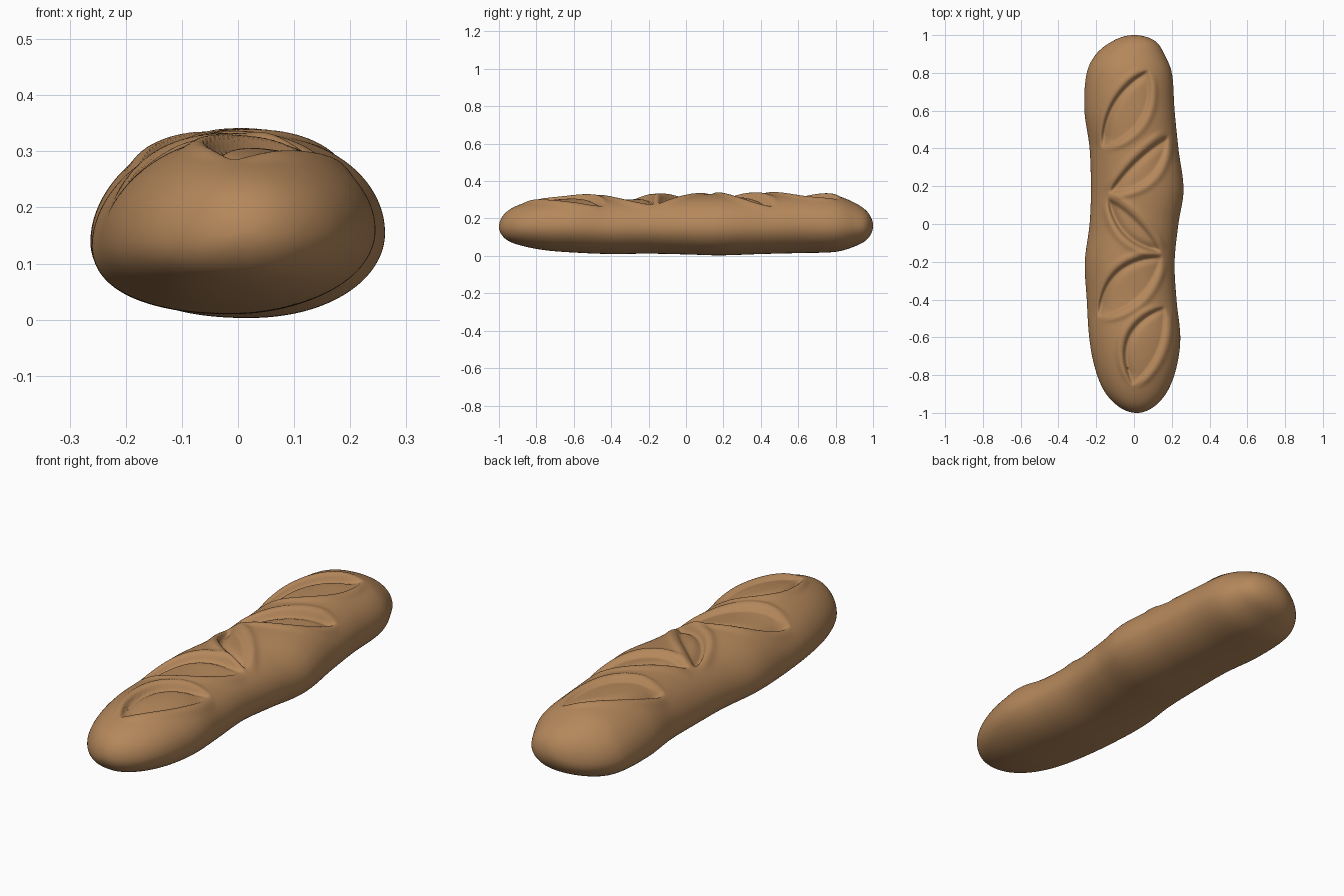
import bpy, bmesh, math
from mathutils import Vector

cube = bpy.data.objects.get("Cube")
if cube:
    bpy.data.objects.remove(cube, do_unlink=True)

crust = bpy.data.materials.new("golden crust")
crust.use_nodes = True
colour = (0.46, 0.245, 0.105, 1)
crust.diffuse_color = colour
crust.node_tree.nodes["Principled BSDF"].inputs["Base Color"].default_value = colour

RINGS, SEGMENTS = 400, 180

# Loaf outline: y, left edge x, right edge x, underside z, crown z
STATIONS = [
    (-1, .015, .015, .155, .155), (-.96, -.09, .115, .087, .235),
    (-.88, -.16, .18, .055, .278), (-.75, -.21, .227, .03, .312),
    (-.6, -.237, .245, .018, .325), (-.4, -.25, .225, .01, .317),
    (-.2, -.26, .215, .012, .324), (0, -.235, .235, .008, .326),
    (.18, -.228, .262, .003, .332), (.4, -.235, .235, .01, .332),
    (.6, -.262, .215, .015, .337), (.8, -.25, .2, .022, .322),
    (.9, -.2, .16, .05, .285), (.97, -.11, .11, .09, .235),
    (1, 0, 0, .16, .16)]

# Slashes: two end points, then the bulge of the left edge and the right edge
SLASHES = [
    ((-.18, .39), (.08, .83), .08, .12),
    ((-.15, .155), (.19, .485), .03, .11),
    ((.16, -.16), (-.15, .155), .09, .035),
    ((-.2, -.505), (.16, -.16), .12, .09),
    ((-.01, -.87), (.17, -.425), .135, .07)]


def angle(y):
    return math.acos(max(-1, min(1, -y)))


KNOTS = [angle(s[0]) for s in STATIONS]


def outline(a):
    """Smoothly interpolate the loaf outline at a station angle."""
    i = max(k for k in range(len(KNOTS) - 1) if KNOTS[k] <= a + 1e-9)
    span = KNOTS[i + 1] - KNOTS[i]
    t = (a - KNOTS[i]) / span

    def slope(k, c):
        lo, hi = max(k - 1, 0), min(k + 1, len(KNOTS) - 1)
        return (STATIONS[hi][c] - STATIONS[lo][c]) / (KNOTS[hi] - KNOTS[lo])

    result = []
    for c in range(1, 5):
        p, q = STATIONS[i][c], STATIONS[i + 1][c]
        s = t * t * (3 - 2 * t)
        result.append(p + (q - p) * s + span * t * (1 - t)
                      * ((1 - t) * slope(i, c) - t * slope(i + 1, c)))
    return result


def ramp(distance, width):
    t = max(0, min(1, distance / width))
    return t * t * (3 - 2 * t)


def slash_offset(x, y):
    """Height change made by the scored, leaf-shaped cuts."""
    total = 0
    point = Vector((x, y))
    for start, end, left, right in SLASHES:
        a, b = Vector(start), Vector(end)
        axis = (b - a).normalized()
        side = Vector((-axis.y, axis.x))
        t = (point - a).dot(axis) / (b - a).length
        if not 0 < t < 1:
            continue
        across = (point - a).dot(side)
        arch = 4 * t * (1 - t)
        to_left, to_right = left * arch - across, across + right * arch
        fade = ramp(arch, .6)
        # Low bed with a crease under the left lip and a gentler right edge
        bed = ramp(to_left, .022) * ramp(to_right, .026)
        crease = math.exp(-(max(0, to_left - .018) / .025) ** 2)
        total -= fade * bed * (.018 + .015 * crease)
        # Rolled lip just outside the cut
        inner = min(to_left, to_right)
        total += .008 * fade * math.exp(-((inner + .018) / .018) ** 2)
    return total


# Loaf body: lofted rings with the slashes pressed into the crown
bm = bmesh.new()
rings = []
for r in range(1, RINGS):
    a = math.pi * r / RINGS
    y = -math.cos(a)
    x0, x1, z0, z1 = outline(a)
    cx, half = (x0 + x1) / 2, (x1 - x0) / 2
    waist = z0 + (z1 - z0) * .46
    ring = []
    for s in range(SEGMENTS):
        u = math.tau * s / SEGMENTS
        c, n = math.cos(u), math.sin(u)
        x = cx + half * math.copysign(abs(c) ** .94, c)
        z = waist + n * (z1 - waist if n > 0 else waist - z0)
        # The left flank sags a little
        z -= .1 * half * max(0, -c) ** 2
        if n > .15:
            z += slash_offset(x, y) * min(1, (n - .15) * 3)
        ring.append(bm.verts.new((x, y, z)))
    rings.append(ring)

for lower, upper in zip(rings, rings[1:]):
    for s in range(SEGMENTS):
        k = (s + 1) % SEGMENTS
        bm.faces.new((lower[s], lower[k], upper[k], upper[s]))
for ring, station in ((rings[0], STATIONS[0]), (rings[-1], STATIONS[-1])):
    tip = bm.verts.new((station[1], station[0], station[3]))
    for s in range(SEGMENTS):
        bm.faces.new((ring[s], ring[(s + 1) % SEGMENTS], tip))
bmesh.ops.recalc_face_normals(bm, faces=bm.faces)

mesh = bpy.data.meshes.new("bread_loaf")
bm.to_mesh(mesh)
bm.free()
mesh.materials.append(crust)
loaf = bpy.data.objects.new("bread_loaf", mesh)
bpy.context.collection.objects.link(loaf)
bpy.context.view_layer.objects.active = loaf
loaf.select_set(True)
bpy.ops.object.shade_smooth_by_angle(angle=math.radians(80))
